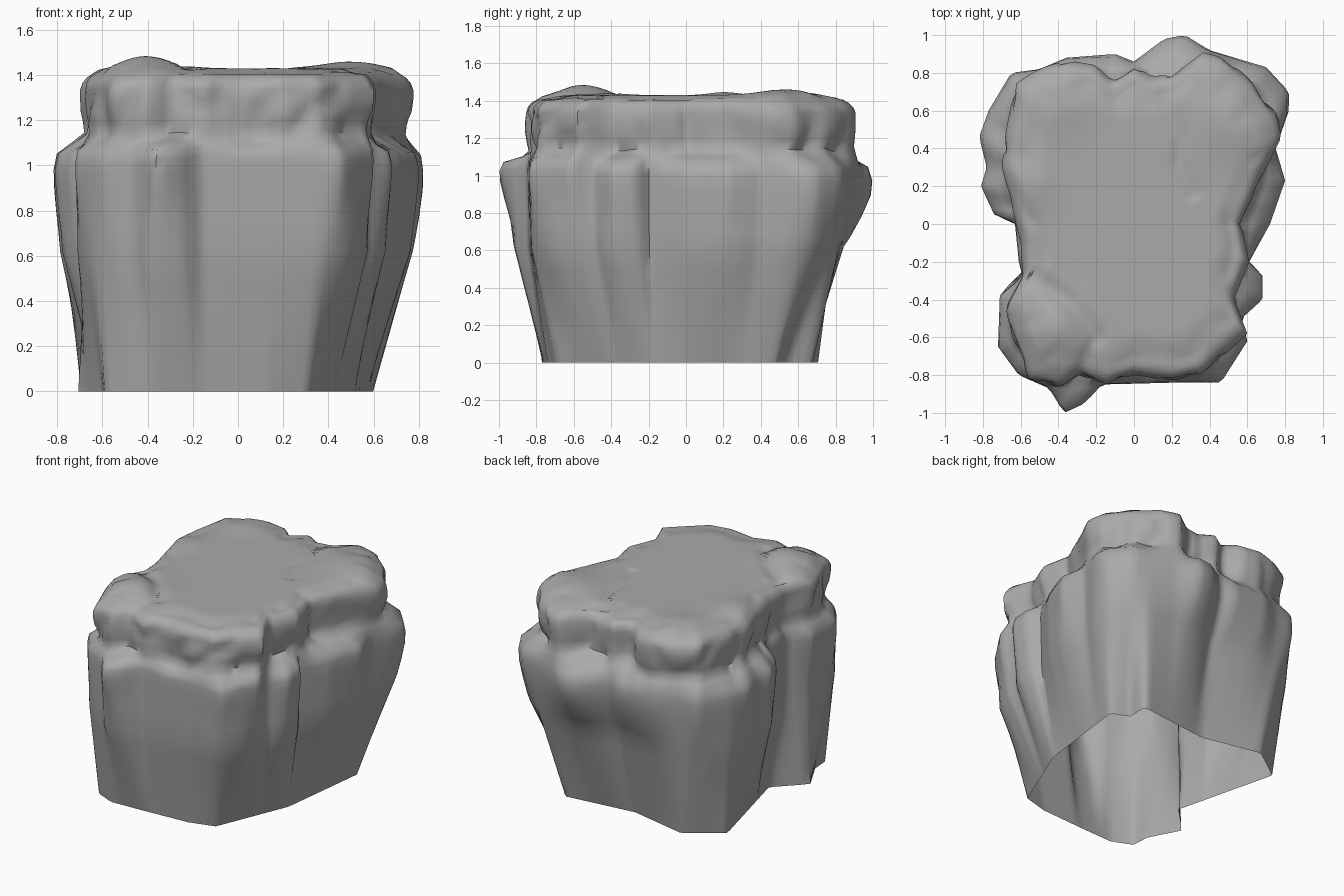
import bpy
import bmesh
import math
from mathutils import Vector, noise

SEGMENTS = 180

if "Cube" in bpy.data.objects:
    bpy.data.objects.remove(bpy.data.objects["Cube"], do_unlink=True)

# Outlines seen from above: foot, overhanging shoulder and cap rim
FOOT = [(.52, -.18), (.6, .48), (.48, .53), (.48, .68), (-.04, .62), (-.46, .71), (-.7, .54),
        (-.52, -.18), (-.71, -.37), (-.6, -.58), (-.59, -.71), (-.45, -.77), (-.21, -.76),
        (.13, -.74), (.31, -.69)]
SHOULDER = [(.8, .23), (.75, .4), (.82, .6), (.82, .7), (.7, .83), (.4, .92), (.27, 1), (.16, .98),
            (0, .86), (-.1, .9), (-.36, .88), (-.5, .82), (-.65, .8), (-.77, .6), (-.82, .46),
            (-.78, .3), (-.81, .2), (-.74, .05), (-.63, 0), (-.61, -.2), (-.59, -.28),
            (-.71, -.37), (-.72, -.65), (-.61, -.8), (-.45, -.87), (-.37, -1), (-.26, -.95),
            (-.17, -.85), (.2, -.84), (.46, -.84), (.6, -.62), (.57, -.5), (.68, -.4),
            (.68, -.27), (.61, -.2), (.72, 0)]
CAP = [(.7, .3), (.78, .46), (.76, .58), (.63, .75), (.5, .87), (.37, .91), (.22, .8), (.1, .78),
       (0, .84), (-.12, .76), (-.2, .84), (-.37, .87), (-.5, .82), (-.63, .75), (-.68, .48),
       (-.7, .3), (-.65, .1), (-.6, -.1), (-.59, -.27), (-.69, -.45), (-.64, -.62), (-.56, -.82),
       (-.4, -.87), (-.3, -.8), (-.15, -.85), (0, -.8), (.2, -.83), (.36, -.8), (.47, -.7),
       (.6, -.58), (.53, -.4), (.61, -.2), (.57, 0), (.63, .13)]
LEDGE = [(-.62, -.25), (-.48, -.32), (-.34, -.42), (-.2, -.6)]
CRACK = [(.1, .84), (.17, .62), (.24, .47), (.24, .32), (.31, .16)]
# Summit mounds: x, y, height, width
MOUNDS = [(-.42, -.56, .055, .17), (.54, .56, .035, .2), (-.55, .2, .02, .12), (-.4, .65, .02, .15)]


def cross(a, b):
    return a[0] * b[1] - a[1] * b[0]


def direction(i):
    a = math.tau * i / SEGMENTS
    return Vector((math.cos(a), math.sin(a), 0))


def radii(outline):
    """Distance from the axis to the outline along every segment direction."""
    pts = sorted(outline, key=lambda p: math.atan2(p[1], p[0]) % math.tau)
    out = []
    for i in range(SEGMENTS):
        d = direction(i)
        for p, q in zip(pts, pts[1:] + pts[:1]):
            if cross(p, d) >= -1e-9 and cross(d, q) > 0:
                edge = (q[0] - p[0], q[1] - p[1])
                out.append(cross(p, edge) / cross(d, edge))
                break
    return out


def blur(values, width):
    n = len(values)
    return [sum(values[(i + k) % n] for k in range(-width, width + 1)) / (2 * width + 1)
            for i in range(n)]


def mix(a, b, t):
    return a + (b - a) * t


def smoothstep(t):
    t = max(0, min(1, t))
    return t * t * (3 - 2 * t)


def path_distance(path, x, y):
    best = 9
    for a, b in zip(path, path[1:]):
        a, b, p = Vector(a), Vector(b), Vector((x, y))
        t = max(0, min(1, (p - a).dot(b - a) / (b - a).length_squared))
        best = min(best, (p - a.lerp(b, t)).length)
    return best


def plateau_height(x, y):
    """Nearly level summit with low mounds, a crack and a ledge."""
    z = 1.43
    for mx, my, height, width in MOUNDS:
        z += height * math.exp(-((x - mx) ** 2 + (y - my) ** 2) / width ** 2)
    z -= .015 * smoothstep(1 - path_distance(CRACK, x, y) / .06)
    z -= .025 * smoothstep(1 - path_distance(LEDGE, x, y) / .08)
    return z


def crease(p):
    """Pockets between rounded lobes: zero on a lobe, one in a pocket."""
    return smoothstep(1 - 3 * abs(noise.noise(p)))


foot, shoulder, cap = radii(FOOT), radii(SHOULDER), radii(CAP)
body = [min(pair) for pair in zip(shoulder, blur(shoulder, 4))]
core = blur(cap, 4)


def wall_profile(i):
    """Radius and height stations from the foot up to the cap rim."""
    d = direction(i)
    drop = .04 * noise.noise(d * 3.2 + Vector((0, 0, 4))) - .05 * d.y
    m = noise.noise(d * 5 + Vector((0, 0, 9)))
    low = mix(foot[i], body[i], .92 - .37 * max(0, d.y) ** 4)
    s, c = shoulder[i], cap[i]
    waist = min(s, c) * (.98 + .02 * m)
    base = [(mix(foot[i], low, t), .62 * t) for t in (0, .2, .4, .6, .8, 1)]
    bulge = [(mix(low, s, .25), .72 + drop), (mix(low, s, .65), .83 + drop),
             (mix(low, s, .95), .93 + drop * .8), (s, 1.0 + drop * .6),
             (mix(waist, s, .9), 1.06 + drop * .3), (mix(waist, s, .4), 1.1 + .02 * m),
             (waist, 1.14 + .03 * m), (mix(waist, c, .5), 1.19 + .03 * m),
             (mix(waist, c, .9), 1.24 + .02 * m), (c, 1.29), (c, 1.335),
             (c * .985, 1.365), (c * .96, 1.388), (c * .925, 1.405)]
    carved = []
    for r, z in bulge:
        window = smoothstep((z - 1.02) / .15) * smoothstep((1.4 - z) / .1)
        pocket = crease(d * 3.6 + Vector((0, 0, z * 3.5)))
        carved.append((r * (1 - .03 * window * pocket), z))
    return base + carved


profiles = [wall_profile(i) for i in range(SEGMENTS)]
rings = [list(ring) for ring in zip(*profiles)]

# Summit rings shrinking toward the middle
for f in [.89, .855] + [.82 - .035 * k for k in range(22)]:
    ring = []
    for i in range(SEGMENTS):
        r = f * mix(core[i], cap[i], smoothstep((f - .4) / .5))
        p = direction(i) * r
        rim = smoothstep((f - .7) / .25)
        ring.append((r, plateau_height(p.x, p.y) - rim * (.02 + .015 * crease(p * 4))))
    rings.append(ring)

# Skin the rings, leaving the underside open
bm = bmesh.new()
grid = []
for ring in rings:
    verts = []
    for i, (r, z) in enumerate(ring):
        p = direction(i) * r
        verts.append(bm.verts.new((p.x, p.y, z)))
    grid.append(verts)
for lower, upper in zip(grid, grid[1:]):
    for i in range(SEGMENTS):
        j = (i + 1) % SEGMENTS
        bm.faces.new((lower[i], lower[j], upper[j], upper[i]))
bm.faces.new(grid[-1])

mesh = bpy.data.meshes.new("rock_cliff")
bm.to_mesh(mesh)
bm.free()
rock = bpy.data.objects.new("rock_cliff", mesh)
bpy.context.collection.objects.link(rock)

# Plain stone colour
stone = bpy.data.materials.new("grey_stone")
stone.use_nodes = True
colour = (.4, .4, .4, 1)
stone.diffuse_color = colour
stone.node_tree.nodes["Principled BSDF"].inputs["Base Color"].default_value = colour
mesh.materials.append(stone)

bpy.ops.object.select_all(action="DESELECT")
rock.select_set(True)
bpy.context.view_layer.objects.active = rock
bpy.ops.object.shade_smooth_by_angle(angle=math.radians(60))
